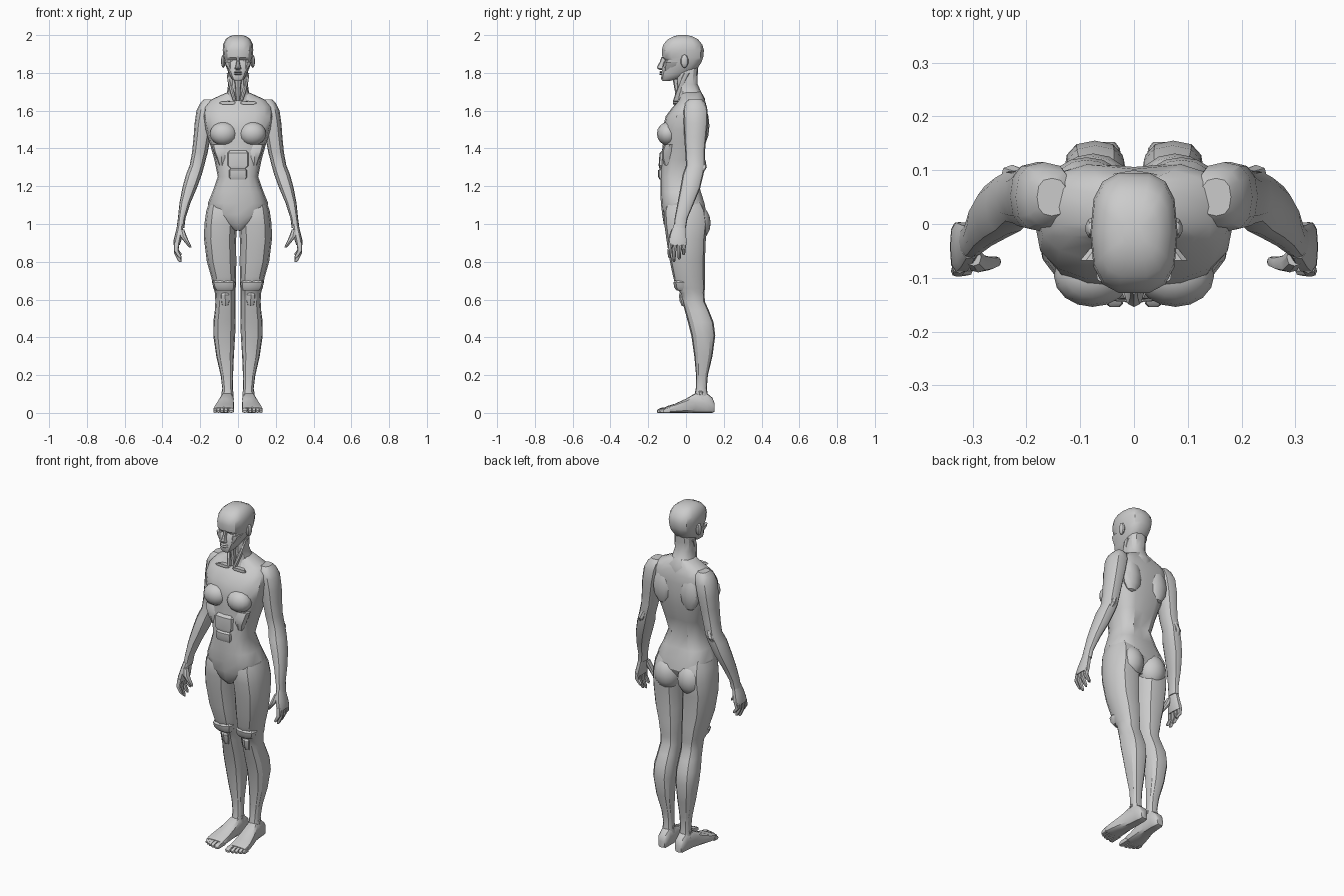
import bpy, math
from mathutils import Vector


def finish(ob, mirror):
    ob.data.shade_smooth()
    ob.data.set_sharp_from_angle(angle=math.radians(33))
    if mirror:
        ob.modifiers.new("Mirror", 'MIRROR').use_mirror_merge = False
    return ob


def spow(v, e):
    return math.copysign(abs(v) ** e, v)


def loft(name, rings, n=12, e=0.8, axis='z', mirror=True, groove=0.0):
    """Skin rounded-box rings (t, a0, a1, b0, b1); a is x, b is y or z."""
    verts, faces = [], []
    for t, a0, a1, b0, b1 in rings:
        for i in range(n):
            w = 2 * math.pi * i / n
            a = (a0 + a1) / 2 + (a1 - a0) / 2 * spow(math.cos(w), e)
            b = (b0 + b1) / 2 + (b1 - b0) / 2 * spow(math.sin(w), e)
            if i * 4 == n:
                b -= groove
            verts.append((a, b, t) if axis == 'z' else (a, t, b))
    for r in range(len(rings) - 1):
        for i in range(n):
            j = (i + 1) % n
            faces.append((r * n + i, r * n + j, r * n + n + j, r * n + n + i))
    faces += [tuple(range(n)), tuple(range(len(verts) - n, len(verts)))]
    me = bpy.data.meshes.new(name)
    me.from_pydata(verts, [], faces)
    ob = bpy.data.objects.new(name, me)
    bpy.context.collection.objects.link(ob)
    bpy.context.view_layer.objects.active = ob
    bpy.ops.object.select_all(action='DESELECT')
    ob.select_set(True)
    bpy.ops.object.mode_set(mode='EDIT')
    bpy.ops.mesh.select_all(action='SELECT')
    bpy.ops.mesh.normals_make_consistent(inside=False)
    bpy.ops.object.mode_set(mode='OBJECT')
    return finish(ob, mirror)


def sym(rings):
    """Centred rings (z, half width, y0, y1)."""
    return [(z, -h, h, a, b) for z, h, a, b in rings]


def blob(name, centre, size, seg=16):
    bpy.ops.mesh.primitive_uv_sphere_add(segments=seg, ring_count=seg // 2, radius=1)
    ob = bpy.context.object
    ob.name = name
    c, s = Vector(centre), Vector(size)
    for v in ob.data.vertices:
        v.co = c + v.co * s
    return finish(ob, True)


# torso, from crotch to trapezius
loft("torso", sym([
    (0.965, .02, -.09, .07), (1.0, .075, -.118, .09), (1.05, .145, -.126, .115),
    (1.11, .16, -.133, .105), (1.17, .135, -.136, .085), (1.25, .107, -.136, .065),
    (1.34, .125, -.132, .088), (1.43, .15, -.122, .11), (1.50, .172, -.125, .118),
    (1.57, .185, -.108, .12), (1.62, .18, -.07, .116), (1.655, .15, -.04, .104),
    (1.685, .085, -.03, .09), (1.70, .05, -.03, .08)]), n=16, e=.75, mirror=False, groove=.014)

# chest, shoulder blades, buttocks
blob("breast", (.077, -.096, 1.478), (.072, .058, .062))
blob("shoulder_blade", (.088, .088, 1.52), (.06, .036, .1), 12)
blob("buttock", (.076, .055, 1.005), (.078, .076, .095))

# stomach planes
loft("upper_stomach", sym([(1.295, .045, -.142, -.09), (1.31, .06, -.145, -.09),
     (1.375, .06, -.14, -.09), (1.39, .05, -.125, -.09)]), 8, .5, mirror=False)
loft("middle_stomach", sym([(1.235, .045, -.14, -.09), (1.25, .052, -.147, -.09),
     (1.285, .05, -.147, -.09), (1.293, .045, -.135, -.09)]), 8, .5, mirror=False)
loft("rib_edge", [(1.31, .07, .1, -.115, -.06), (1.35, .06, .115, -.128, -.06),
     (1.385, .055, .13, -.128, -.06), (1.42, .05, .14, -.115, -.06)], 8)

# neck with tendons and throat
loft("neck", sym([(1.62, .08, -.06, .1), (1.665, .075, -.042, .1), (1.70, .058, -.042, .08),
     (1.74, .052, -.05, .062), (1.79, .054, -.05, .062), (1.83, .05, -.04, .065)]), mirror=False)
loft("throat", sym([(1.65, .01, -.06, -.02), (1.70, .014, -.058, -.02),
     (1.73, .016, -.064, -.02), (1.765, .022, -.07, -.02)]), 8, mirror=False)
loft("neck_tendon", [(1.65, .008, .026, -.07, -.03), (1.70, .02, .042, -.052, -.02),
     (1.76, .036, .056, -.03, .0), (1.80, .045, .06, -.01, .02)], 8)
loft("collar_bone", [(.02, .015, .028, 1.635, 1.65), (-.068, .01, .1, 1.632, 1.65)], 8, axis='y')

# head
loft("head", sym([
    (1.757, .02, -.125, -.085), (1.768, .034, -.132, -.05), (1.795, .048, -.132, .02),
    (1.82, .058, -.128, .06), (1.85, .07, -.122, .08), (1.868, .074, -.112, .088),
    (1.882, .077, -.127, .093), (1.92, .081, -.13, .097), (1.95, .079, -.122, .088),
    (1.978, .066, -.098, .065), (1.993, .046, -.066, .035), (2.0, .022, -.04, .005)]),
    n=14, e=.7, mirror=False)
loft("nose", sym([(1.815, .008, -.138, -.11), (1.822, .018, -.15, -.11), (1.832, .014, -.154, -.11),
     (1.86, .008, -.138, -.1), (1.885, .01, -.13, -.1)]), 8, mirror=False)
for nm, z in (("lower_lip", 1.793), ("upper_lip", 1.804)):
    loft(nm, sym([(z - .005, .016, -.136, -.1), (z, .025, -.142, -.1),
         (z + .005, .018, -.136, -.1)]), 8, mirror=False)
loft("cheek", [(1.81, .03, .045, -.115, -.06), (1.84, .026, .066, -.119, -.02),
     (1.858, .024, .074, -.115, -.02)], 8)
blob("eye", (.032, -.098, 1.866), (.015, .014, .009), 10)
blob("ear", (.078, -.008, 1.862), (.013, .021, .036), 10)

# arms, shoulder to wrist
loft("arm", [
    (1.66, .125, .18, .015, .085), (1.64, .11, .2, -.005, .102), (1.60, .115, .22, -.015, .115),
    (1.53, .13, .23, -.012, .115), (1.46, .145, .235, -.01, .108), (1.38, .16, .243, -.004, .1),
    (1.31, .178, .256, .0, .102), (1.26, .192, .276, -.018, .092), (1.19, .218, .295, -.03, .075),
    (1.11, .252, .31, -.045, .042), (1.03, .278, .318, -.06, .008), (.98, .284, .325, -.065, .0)],
    n=12, e=.8)
loft("elbow", [(1.27, .222, .248, .06, .092), (1.30, .205, .248, .06, .11),
     (1.34, .195, .225, .06, .103)], 8)

# hands
loft("palm", [(1.0, .287, .32, -.064, -.004), (.95, .294, .332, -.082, .0),
     (.915, .3, .341, -.09, .004), (.89, .308, .342, -.09, .004)], 10, .65)
for k, (y, tip) in enumerate(((-.079, .82), (-.055, .80), (-.031, .812), (-.008, .835))):
    mid = (.9 + tip) / 2
    d = -.008 if k < 2 else -.004
    loft("finger", [(.905, .31, .338, y - .012, y + .012),
         (mid, .316, .34, y + d - .011, y + d + .01),
         (tip + .01, .3, .321, y + d - .009, y + d + .008),
         (tip, .3, .312, y + d - .005, y + d + .004)], 8)
loft("thumb", [(.97, .284, .312, -.078, -.045), (.935, .272, .308, -.09, -.055),
     (.905, .258, .284, -.086, -.06), (.885, .248, .267, -.08, -.06),
     (.875, .247, .257, -.076, -.064)], 8)

# legs, hip to ankle
loft("leg", [
    (1.12, .03, .15, -.1, .08), (1.07, .006, .168, -.118, .105), (1.0, .004, .178, -.115, .115),
    (.92, .01, .18, -.104, .105), (.80, .009, .165, -.085, .1), (.72, .01, .142, -.068, .1),
    (.66, .012, .13, -.052, .1), (.635, .014, .122, -.03, .098), (.59, .014, .12, -.02, .1),
    (.54, .014, .123, -.006, .122), (.48, .012, .131, .01, .146), (.41, .015, .131, .028, .155),
    (.30, .022, .115, .044, .14), (.20, .026, .092, .053, .116), (.13, .027, .083, .052, .11),
    (.07, .022, .09, .04, .12)], n=12, e=.78)
loft("thigh_band", [(.648, .02, .118, -.052, .02), (.665, .015, .13, -.064, .02),
     (.69, .014, .137, -.068, .02), (.70, .02, .13, -.06, .02)], 10)
loft("kneecap", [(.565, .05, .085, -.022, .04), (.59, .042, .092, -.033, .04),
     (.625, .042, .095, -.038, .04), (.64, .05, .09, -.03, .04)], 8)
blob("ankle", (.056, .078, .105), (.036, .024, .022), 10)

# feet and toes
loft("foot", [(.152, .035, .075, .006, .05), (.14, .026, .083, .0, .08), (.11, .023, .087, .0, .105),
     (.05, .022, .095, .0, .105), (.0, .021, .11, .0, .075), (-.06, .02, .126, .0, .048),
     (-.1, .02, .13, .0, .036), (-.112, .024, .126, .002, .03)], 12, .6, axis='y')
for x, w, tip in ((.036, .016, -.154), (.064, .011, -.15), (.085, .01, -.143),
                  (.104, .01, -.134), (.121, .009, -.122)):
    loft("toe", [(-.085, x - w, x + w, .0, .03), (tip + .022, x - w, x + w, .0, .027),
         (tip + .006, x - w, x + w, .0, .02), (tip, x - w * .6, x + w * .6, .002, .013)],
         8, .65, axis='y')
